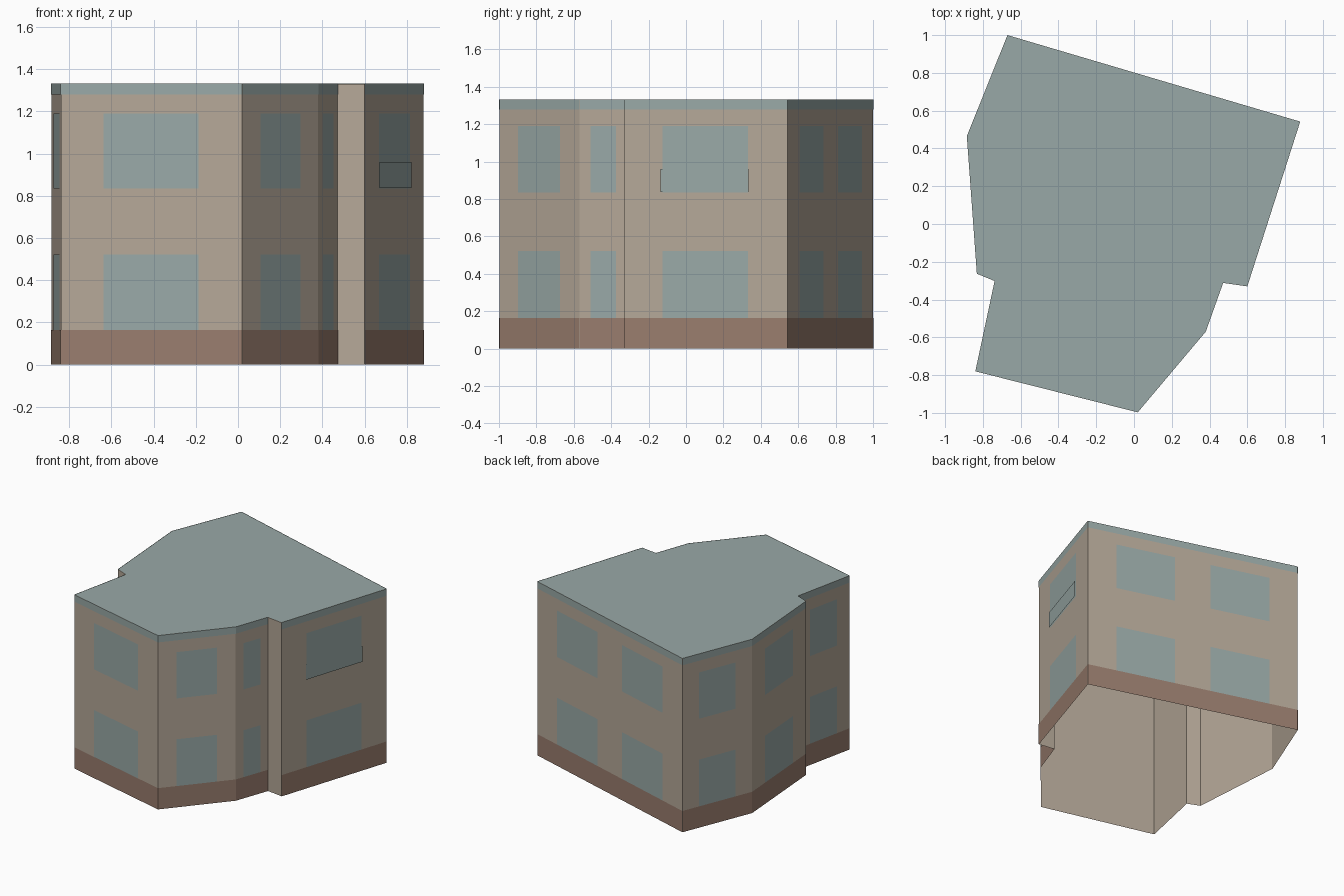
import bpy
import bmesh
from mathutils import Vector

cube = bpy.data.objects.get("Cube")
if cube:
    bpy.data.objects.remove(cube, do_unlink=True)

HEIGHT = 1.333
SKIN = 0.002  # how far painted plates stand off the walls


def material(name, rgb):
    m = bpy.data.materials.new(name)
    m.use_nodes = True
    linear = [(c / 255 / 12.92) if c < 11 else ((c / 255 + 0.055) / 1.055) ** 2.4 for c in rgb]
    m.diffuse_color = (*linear, 1)
    m.node_tree.nodes["Principled BSDF"].inputs["Base Color"].default_value = (*linear, 1)
    return m


PLASTER = material("beige plaster", (181, 168, 152))
BRICK = material("brown plinth", (153, 125, 110))
SLATE = material("grey green", (153, 169, 167))

# Footprint, anticlockwise from the front left corner, with windows per storey
# on the wall that starts at each corner (None = plain wall without bands)
FOOTPRINT = [
    (-0.84, -0.78, 1), (0.02, -0.997, 1), (0.38, -0.57, 1), (0.472, -0.312, None),
    (0.60, -0.33, 1), (0.88, 0.542, 2), (-0.67, 1.0, 1), (-0.885, 0.465, 1),
    (-0.832, -0.263, None), (-0.738, -0.302, 1),
]
SPANS = {1: [(0.235, 0.76)], 2: [(0.135, 0.415), (0.585, 0.865)]}
STOREYS = [(0.163, 0.522), (0.835, 1.19)]
corners = [Vector((x, y, 0)) for x, y, _ in FOOTPRINT]


def make_object(name, bm, mat):
    mesh = bpy.data.meshes.new(name)
    bm.to_mesh(mesh)
    bm.free()
    mesh.materials.append(mat)
    ob = bpy.data.objects.new(name, mesh)
    bpy.context.scene.collection.objects.link(ob)
    return ob


def wall_plate(bm, i, span, z0, z1, offset=SKIN):
    """Flat upright panel covering part of wall i, facing outwards."""
    a, b = corners[i], corners[(i + 1) % len(corners)]
    along = b - a
    out = Vector((along.y, -along.x, 0)).normalized() * offset
    p, q = a + along * span[0] + out, a + along * span[1] + out
    points = [(p.x, p.y, z0), (q.x, q.y, z0), (q.x, q.y, z1), (p.x, p.y, z1)]
    bm.faces.new([bm.verts.new(c) for c in points])


# Plaster shell, open underneath
bm = bmesh.new()
for i in range(len(corners)):
    wall_plate(bm, i, (0, 1), 0, HEIGHT - SKIN, 0)
bm.faces.new([bm.verts.new((c.x, c.y, HEIGHT - SKIN)) for c in corners])
bmesh.ops.remove_doubles(bm, verts=bm.verts, dist=0.0005)
make_object("walls", bm, PLASTER)

# Flat roof
bm = bmesh.new()
bm.faces.new([bm.verts.new((c.x, c.y, HEIGHT)) for c in corners])
make_object("roof", bm, SLATE)

# Plinth, roof edge and windows on every decorated wall
plinth, edge, windows = bmesh.new(), bmesh.new(), bmesh.new()
for i, (_, _, count) in enumerate(FOOTPRINT):
    if count is None:
        continue
    wall_plate(plinth, i, (0, 1), 0, 0.163)
    wall_plate(edge, i, (0, 1), 1.28, HEIGHT)
    for span in SPANS[count]:
        for z0, z1 in STOREYS:
            wall_plate(windows, i, span, z0, z1)
make_object("plinth", plinth, BRICK)
make_object("roof_edge", edge, SLATE)
make_object("windows", windows, SLATE)

# Balcony panel in front of the upper window of the right wall
bm = bmesh.new()
wall_plate(bm, 4, (0.225, 0.765), 0.838, 0.96, 0.009)
make_object("balcony_panel", bm, SLATE)
